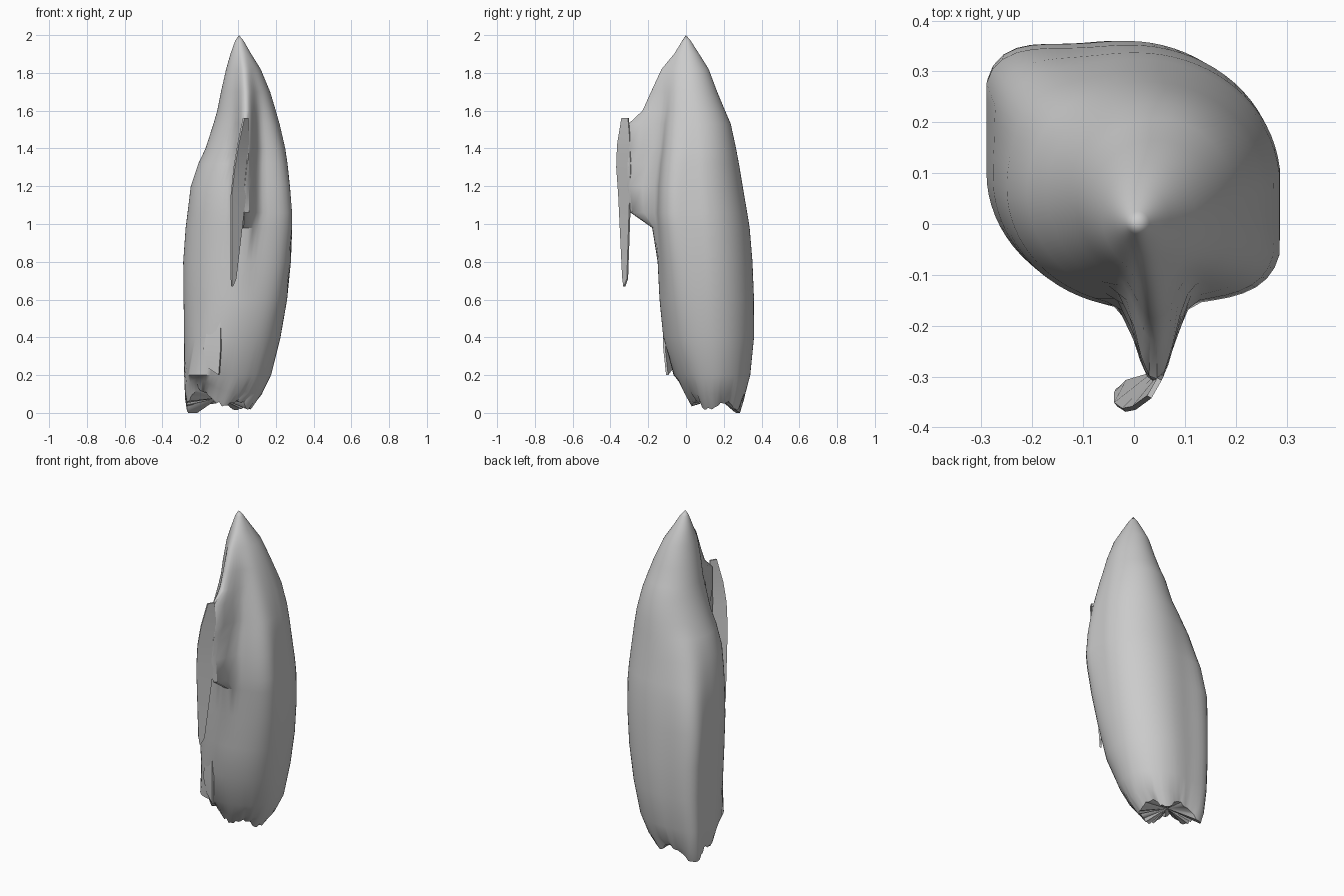
import bpy, bmesh, math, random
from mathutils import Vector

if "Cube" in bpy.data.objects:
    bpy.data.objects.remove(bpy.data.objects["Cube"])

random.seed(4)
grey = bpy.data.materials.new("plain grey")
grey.diffuse_color = (0.6, 0.6, 0.6, 1)
grey.use_nodes = True
grey.node_tree.nodes["Principled BSDF"].inputs["Base Color"].default_value = grey.diffuse_color


def finish(name, bm, angle):
    bmesh.ops.recalc_face_normals(bm, faces=bm.faces)
    me = bpy.data.meshes.new(name)
    bm.to_mesh(me)
    bm.free()
    ob = bpy.data.objects.new(name, me)
    bpy.context.collection.objects.link(ob)
    me.materials.append(grey)
    bpy.ops.object.select_all(action='DESELECT')
    ob.select_set(True)
    bpy.context.view_layer.objects.active = ob
    bpy.ops.object.shade_smooth_by_angle(angle=math.radians(angle))
    return ob


# Pod sections: z, xmin, xmax, ymin, ymax, crest reach
SECTIONS = [
    (0.04, -0.27, 0.07, 0.03, 0.29, 0),
    (0.10, -0.28, 0.125, -0.01, 0.315, 0),
    (0.20, -0.285, 0.175, -0.05, 0.34, 0),
    (0.40, -0.285, 0.225, -0.12, 0.36, 0),
    (0.60, -0.288, 0.26, -0.14, 0.36, 0),
    (0.80, -0.29, 0.28, -0.15, 0.352, 0),
    (0.98, -0.277, 0.287, -0.16, 0.337, .02),
    (1.06, -0.267, 0.286, -0.165, 0.324, .13),
    (1.20, -0.25, 0.275, -0.16, 0.30, .15),
    (1.32, -0.21, 0.262, -0.15, 0.28, .16),
    (1.40, -0.172, 0.25, -0.14, 0.265, .17),
    (1.53, -0.13, 0.22, -0.13, 0.237, .175),
    (1.60, -0.11, 0.20, -0.12, 0.207, .11),
    (1.70, -0.09, 0.17, -0.11, 0.165, .075),
    (1.82, -0.063, 0.12, -0.09, 0.12, .04),
    (1.90, -0.04, 0.07, -0.05, 0.07, .015),
    (1.97, -0.015, 0.03, -0.02, 0.025, 0),
]
N = 72


def bell(value, centre, width):
    return math.exp(-((value - centre) / width) ** 2)


def bump(angle, centre, width):
    return bell((angle - centre + 180) % 360 - 180, 0, width)


bm = bmesh.new()
rings = []
for k, (z, x0, x1, y0, y1, crest) in enumerate(SECTIONS):
    cx, cy, rx, ry = (x0 + x1) / 2, (y0 + y1) / 2, (x1 - x0) / 2, (y1 - y0) / 2
    # swelling of the back left corner, front right side and front left hem
    corner = 0.26 * max(0, min(1, (1.38 - z) / 0.5))
    side = 0.19 * bell(z, 1.1, 0.5)
    hem = 0.2 * bell(z, 0.2, 0.11)
    ring = []
    for i in range(N):
        deg = 360 * i / N
        t = math.radians(deg)
        r = 1 + corner * bump(deg, 137, 20) + side * bump(deg, 320, 22) + hem * bump(deg, 235, 28)
        x = max(x0, min(x1, cx + rx * r * math.cos(t)))
        y = cy + ry * r * math.sin(t)
        # the back left corner stays a little lower than the back
        if corner:
            y = min(y, max(y1, 0.3) - 0.08 * max(0.0, -x - 0.12))
        # thin crest growing out of the front
        if math.sin(t) < 0:
            y -= crest * math.exp(-abs((x - 0.042) / 0.046) ** 2.6)
        # ragged hem, raised at the front left
        dz = 0
        if k < 2:
            dz = (0.02 * math.sin(5 * t) + random.uniform(-.012, .012)) * (1 - k * .6)
            dz += 0.07 * bump(deg, 230, 40) - 0.035 * bump(deg, 137, 14)
        ring.append(bm.verts.new((x, y, max(0.0, z + dz))))
    rings.append(ring)
for a, b in zip(rings, rings[1:]):
    for i in range(N):
        j = (i + 1) % N
        bm.faces.new((a[i], a[j], b[j], b[i]))
tip = bm.verts.new((0.005, 0, 2.0))
hollow = bm.verts.new((-0.1, 0.17, 0.08))
for i in range(N):
    j = (i + 1) % N
    bm.faces.new((rings[-1][i], rings[-1][j], tip))
    bm.faces.new((rings[0][j], rings[0][i], hollow))
finish("pod_body", bm, 40)


def blade(name, rows, thick):
    """Closed thin strip from rows of (left point, right point)."""
    b = bmesh.new()
    vs = []
    for l, r in rows:
        l, r = Vector(l), Vector(r)
        off = (r - l).cross(Vector((0, 0, 1))).normalized() * thick / 2
        vs.append([b.verts.new(p) for p in (l - off, r - off, r + off, l + off)])
    for p, q in zip(vs, vs[1:]):
        for i in range(4):
            j = (i + 1) % 4
            b.faces.new((p[i], p[j], q[j], q[i]))
    b.faces.new(vs[0])
    b.faces.new(vs[-1])
    finish(name, b, 35)


# Curled lip and hanging strand at the outer edge of the crest
blade("front_lip", [
    ((0.03, -.34, 1.56), (0.05, -.305, 1.56)),
    ((0.00, -.362, 1.42), (0.055, -.295, 1.45)),
    ((-.02, -.366, 1.30), (0.055, -.29, 1.30)),
    ((-.036, -.355, 1.15), (0.04, -.295, 1.15)),
    ((-.036, -.335, 0.72), (-.012, -.31, 0.71)),
    ((-.033, -.328, 0.67), (-.028, -.325, 0.67))], 0.01)

# Ragged flap hanging at the lower front left
blade("hem_flap", [
    ((-.15, -.085, .50), (-.09, -.115, .50)),
    ((-.18, -.075, .34), (-.09, -.115, .34)),
    ((-.16, -.07, .24), (-.10, -.10, .20))], 0.012)
